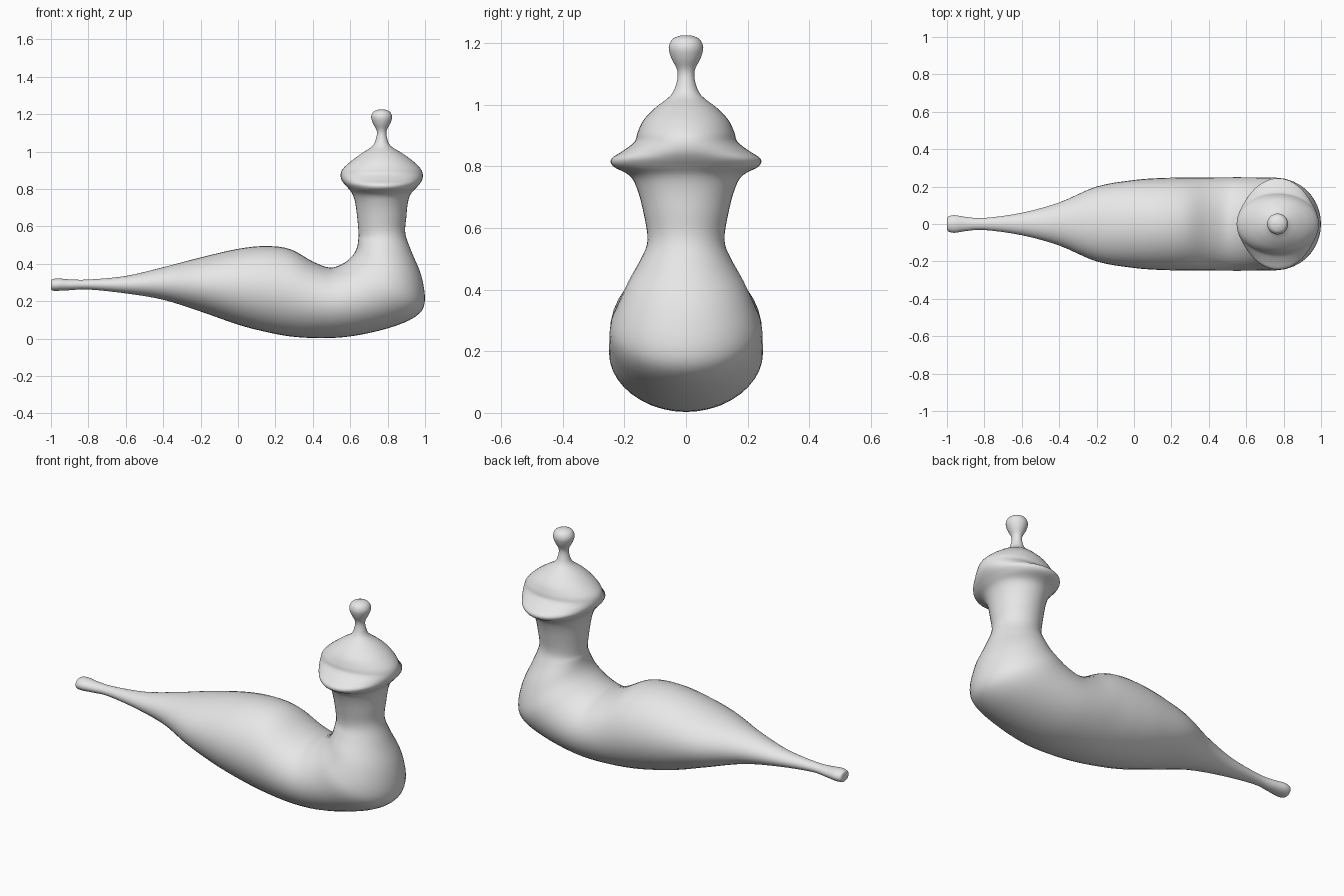
import bpy, bmesh, math
from mathutils import Vector

if "Cube" in bpy.data.objects:
    bpy.data.objects.remove(bpy.data.objects["Cube"])

SEGMENTS, STEPS = 40, 4

grey = bpy.data.materials.new("light grey")
grey.diffuse_color = (0.8, 0.8, 0.8, 1)
grey.use_nodes = True
grey.node_tree.nodes["Principled BSDF"].inputs["Base Color"].default_value = grey.diffuse_color

# Tail and belly: x, top z, bottom z, half width
belly = [
    (-1.0, .30, .275, .015), (-.995, .316, .258, .038), (-.96, .322, .256, .047),
    (-.90, .317, .259, .038), (-.80, .316, .263, .032), (-.60, .335, .242, .06),
    (-.40, .382, .208, .115), (-.20, .434, .145, .2), (0, .48, .075, .235),
    (.15, .495, .036, .246), (.28, .478, .012, .248),
]
# Bend from belly to neck: inner x, inner z, outer x, outer z, half width
bend = [
    (.40, .412, .43, .003, .249), (.49, .38, .60, .012, .25),
    (.555, .398, .80, .055, .249), (.60, .43, .945, .115, .246),
    (.625, .462, .998, .19, .225), (.638, .495, .982, .33, .19),
    (.643, .53, .93, .46, .148),
]
# Neck, head and knob: z, low x, high x, half width
head = [
    (.56, .645, .895, .125), (.65, .637, .9, .138), (.725, .627, .908, .158),
    (.77, .613, .922, .183), (.80, .593, .947, .236), (.825, .57, .97, .242),
    (.85, .553, .985, .205), (.88, .549, .988, .167), (.91, .562, .975, .157),
    (.95, .606, .935, .138), (.99, .66, .88, .1), (1.03, .719, .817, .05),
    (1.07, .738, .798, .031), (1.11, .742, .794, .028), (1.15, .722, .814, .047),
    (1.185, .712, .824, .056), (1.213, .724, .812, .044), (1.225, .752, .784, .016),
]


def spline(p0, p1, p2, p3, t):
    """Smooth step between two neighbouring sections."""
    return tuple(0.5 * (2 * b + (c - a) * t + (2 * a - 5 * b + 4 * c - d) * t * t
                        + (3 * b - a - 3 * c + d) * t ** 3)
                 for a, b, c, d in zip(p0, p1, p2, p3))


# Every section becomes: inner x, inner z, outer x, outer z, half width
keys = [(x, t, x, b, w) for x, t, b, w in belly] + bend
keys += [(lo, z, hi, z, w) for z, lo, hi, w in head]

sections = []
for i in range(len(keys) - 1):
    around = [keys[min(max(i + k, 0), len(keys) - 1)] for k in (-1, 0, 1, 2)]
    sections += [spline(*around, s / STEPS) for s in range(STEPS)]
sections.append(keys[-1])

# Loft elliptical rings into one closed skin
bm = bmesh.new()
rings = []
for ix, iz, ox, oz, w in sections:
    inner, outer = Vector((ix, 0, iz)), Vector((ox, 0, oz))
    mid, arm = (inner + outer) / 2, (inner - outer) / 2
    ring = []
    for k in range(SEGMENTS):
        a = 2 * math.pi * k / SEGMENTS
        ring.append(bm.verts.new(mid + arm * math.cos(a) + Vector((0, w * math.sin(a), 0))))
    rings.append(ring)
for r0, r1 in zip(rings, rings[1:]):
    for k in range(SEGMENTS):
        n = (k + 1) % SEGMENTS
        bm.faces.new((r0[k], r0[n], r1[n], r1[k]))
bm.faces.new(rings[0])
bm.faces.new(rings[-1])
bmesh.ops.recalc_face_normals(bm, faces=bm.faces)
for f in bm.faces:
    f.smooth = True

mesh = bpy.data.meshes.new("body")
bm.to_mesh(mesh)
bm.free()
mesh.materials.append(grey)
body = bpy.data.objects.new("body", mesh)
bpy.context.collection.objects.link(body)
